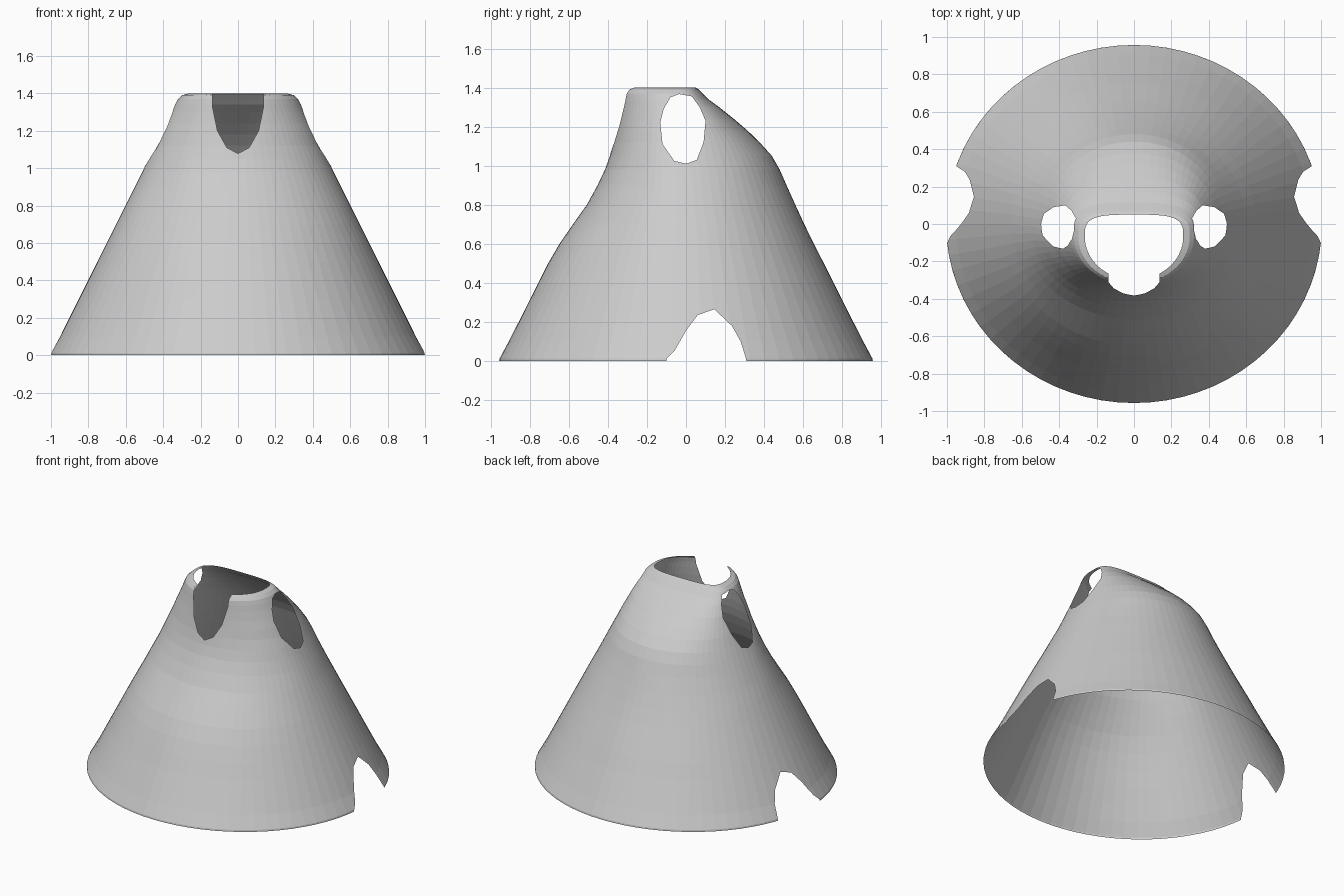
import bpy, bmesh, math
from mathutils import Vector

if "Cube" in bpy.data.objects:
    bpy.data.objects.remove(bpy.data.objects["Cube"])

SEGMENTS = 72
# Sections: height, half width, front y, back y, y of widest point, squareness of back half
SECTIONS = [
    (0.00, 1.005, -0.957, 0.957, 0.00, 2.0),
    (0.012, 1.003, -0.955, 0.955, 0.00, 2.0),
    (0.10, 0.952, -0.908, 0.908, 0.00, 2.0),
    (0.20, 0.902, -0.857, 0.857, 0.00, 2.0),
    (0.30, 0.852, -0.806, 0.806, 0.00, 2.0),
    (0.40, 0.802, -0.757, 0.757, 0.00, 2.0),
    (0.50, 0.752, -0.706, 0.706, 0.00, 2.0),
    (0.60, 0.702, -0.648, 0.655, 0.00, 2.0),
    (0.70, 0.652, -0.579, 0.606, 0.00, 2.0),
    (0.80, 0.602, -0.508, 0.560, -0.01, 2.0),
    (0.90, 0.552, -0.453, 0.515, -0.01, 2.0),
    (0.98, 0.512, -0.415, 0.480, -0.02, 2.05),
    (1.05, 0.478, -0.390, 0.440, -0.03, 2.1),
    (1.12, 0.444, -0.371, 0.377, -0.03, 2.2),
    (1.18, 0.416, -0.358, 0.315, -0.04, 2.3),
    (1.24, 0.388, -0.347, 0.245, -0.04, 2.5),
    (1.30, 0.358, -0.338, 0.170, -0.05, 2.8),
    (1.34, 0.338, -0.333, 0.115, -0.06, 3.1),
    (1.37, 0.320, -0.328, 0.086, -0.07, 3.3),
    (1.39, 0.298, -0.318, 0.066, -0.07, 3.5),
    (1.40, 0.263, -0.298, 0.050, -0.07, 3.6),
]

# Opening outlines: (x, z) for the front notch, (y, z) for the sides
FRONT_NOTCH = [(-0.137, 1.5), (-0.137, 1.33), (-0.11, 1.2), (-0.06, 1.11), (0, 1.078),
               (0.06, 1.11), (0.11, 1.2), (0.137, 1.33), (0.137, 1.5)]
ARM_HOLE = [(-0.035, 1.367), (0.03, 1.355), (0.07, 1.3), (0.1, 1.23), (0.09, 1.12), (0.055, 1.03),
            (0, 1.01), (-0.06, 1.025), (-0.12, 1.11), (-0.132, 1.22), (-0.115, 1.29), (-0.08, 1.35)]
HEM_NOTCH = [(-0.1, -0.05), (-0.1, 0.01), (-0.06, 0.05), (0, 0.155), (0.06, 0.235), (0.145, 0.265),
             (0.235, 0.18), (0.28, 0.1), (0.305, 0.02), (0.32, -0.05)]


def spow(v, p):
    return math.copysign(abs(v) ** p, v)


def ring(bm, z, a, front, back, mid, n):
    verts = []
    for i in range(SEGMENTS):
        t = 2 * math.pi * i / SEGMENTS
        c, s = math.cos(t), math.sin(t)
        if s >= 0:
            x, y = a * spow(c, 2 / n), mid + (back - mid) * spow(s, 2 / n)
        else:
            x, y = a * c, mid + (mid - front) * s
        verts.append(bm.verts.new((x, y, z)))
    return verts


def inside(p, poly):
    hit = False
    for (u1, v1), (u2, v2) in zip(poly, poly[1:] + poly[:1]):
        if (v1 > p[1]) != (v2 > p[1]) and p[0] < u1 + (p[1] - v1) / (v2 - v1) * (u2 - u1):
            hit = not hit
    return hit


def punch(bm, poly, axis, side):
    """Slice the wall along each outline edge, then delete the faces inside."""
    u_axis = 1 - axis
    us, vs = [p[0] for p in poly], [p[1] for p in poly]

    def near():
        out = []
        for f in bm.faces:
            if f.calc_center_median()[axis] * side < 0.02:
                continue
            fu, fv = [v.co[u_axis] for v in f.verts], [v.co.z for v in f.verts]
            if max(fu) > min(us) and min(fu) < max(us) and max(fv) > min(vs) and min(fv) < max(vs):
                out.append(f)
        return out

    for (u1, v1), (u2, v2) in zip(poly, poly[1:] + poly[:1]):
        co, no = Vector((0, 0, v1)), Vector((0, 0, u1 - u2))
        co[u_axis], no[u_axis] = u1, v2 - v1
        faces = near()
        geom = faces + list({e for f in faces for e in f.edges}) + list({v for f in faces for v in f.verts})
        bmesh.ops.bisect_plane(bm, geom=geom, dist=1e-5, plane_co=co, plane_no=no.normalized())
    doomed = []
    for f in near():
        c = f.calc_center_median()
        if inside((c[u_axis], c.z), poly):
            doomed.append(f)
    bmesh.ops.delete(bm, geom=doomed, context='FACES')


# Lofted open shell
bm = bmesh.new()
rings = [ring(bm, *s) for s in SECTIONS]
for lo, hi in zip(rings, rings[1:]):
    for i in range(SEGMENTS):
        j = (i + 1) % SEGMENTS
        bm.faces.new((lo[i], lo[j], hi[j], hi[i]))

# Front neck notch, arm holes and hem notches on both sides
punch(bm, FRONT_NOTCH, 1, -1)
for side in (-1, 1):
    punch(bm, ARM_HOLE, 0, side)
    punch(bm, HEM_NOTCH, 0, side)

mesh = bpy.data.meshes.new("cloak_shell")
bm.to_mesh(mesh)
bm.free()
bpy.context.collection.objects.link(bpy.data.objects.new("cloak_shell", mesh))
